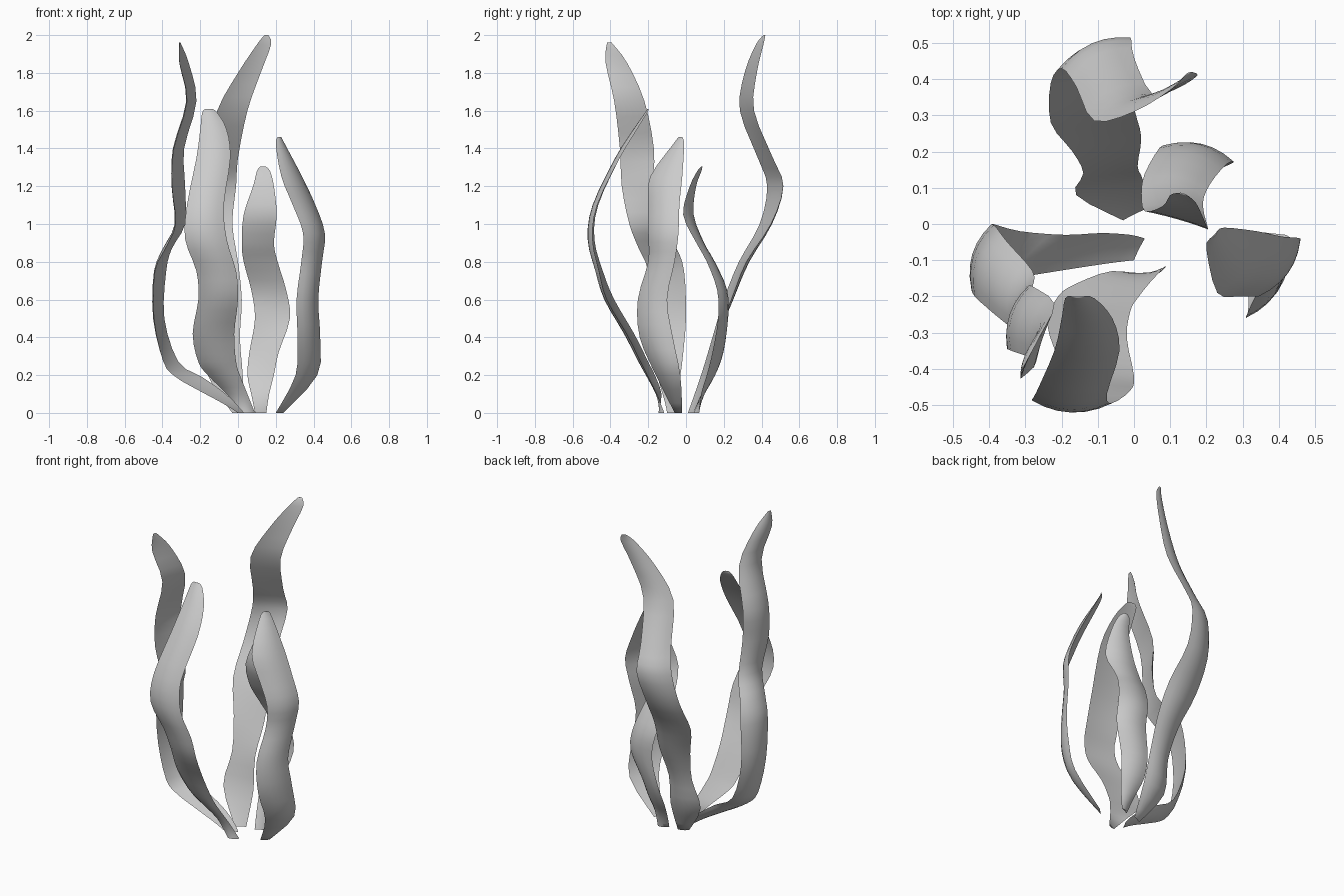
import bpy, bmesh, math
from mathutils import Vector

ACROSS = 6      # strips across each blade
STEPS = 3       # smoothing steps between rows
OUTER, INNER = 0.14, 0.02   # bulge of the outer and inner side, relative to width


def smooth_rows(rows):
    """Catmull-Rom interpolation through the rows."""
    pts = [rows[0]] + rows + [rows[-1]]
    out = []
    for p0, p1, p2, p3 in zip(pts, pts[1:], pts[2:], pts[3:]):
        for s in range(STEPS):
            t = s / STEPS
            out.append([0.5 * (2 * b + (c - a) * t + (2 * a - 5 * b + 4 * c - d) * t * t
                               + (3 * b - a - 3 * c + d) * t ** 3)
                        for a, b, c, d in zip(p0, p1, p2, p3)])
    return out + [list(rows[-1])]


def blade(name, rows):
    """Solid fleshy blade; each row is z, one edge (x, y), other edge (x, y)."""
    bm = bmesh.new()
    rings = []
    outward = Vector((sum(r[1] + r[3] for r in rows), sum(r[2] + r[4] for r in rows), 0))
    for z, ax, ay, bx, by in smooth_rows(rows):
        a, b = Vector((ax, ay, z)), Vector((bx, by, z))
        side = b - a
        normal = Vector((side.y, -side.x, 0))
        if normal.dot(outward) < 0:
            normal.negate()

        def point(t, bow):
            return bm.verts.new(a + side * t + normal * bow * 4 * t * (1 - t))
        ring = [point(i / ACROSS, OUTER) for i in range(ACROSS + 1)]
        ring += [point(i / ACROSS, INNER) for i in range(ACROSS - 1, 0, -1)]
        rings.append(ring)
    n = len(rings[0])
    for lo, hi in zip(rings, rings[1:]):
        for i in range(n):
            j = (i + 1) % n
            bm.faces.new((lo[i], lo[j], hi[j], hi[i]))
    bm.faces.new(rings[0])
    bm.faces.new(rings[-1])
    bmesh.ops.recalc_face_normals(bm, faces=bm.faces[:])
    mesh = bpy.data.meshes.new(name)
    bm.to_mesh(mesh)
    bm.free()
    obj = bpy.data.objects.new(name, mesh)
    bpy.context.collection.objects.link(obj)
    bpy.ops.object.select_all(action='DESELECT')
    obj.select_set(True)
    bpy.context.view_layer.objects.active = obj
    bpy.ops.object.shade_smooth_by_angle(angle=math.radians(70))


# Left blade, edge-on to the front
blade("left_blade", [
    (0.00, 0.00, -0.10, 0.03, -0.04),
    (0.05, -0.08, -0.11, -0.01, -0.03),
    (0.12, -0.21, -0.13, -0.09, -0.025),
    (0.19, -0.33, -0.15, -0.19, -0.03),
    (0.27, -0.395, -0.165, -0.315, -0.02),
    (0.50, -0.445, -0.175, -0.39, -0.00),
    (0.75, -0.44, -0.20, -0.38, -0.01),
    (0.87, -0.385, -0.25, -0.35, -0.05),
    (1.00, -0.33, -0.30, -0.28, -0.13),
    (1.20, -0.35, -0.34, -0.28, -0.17),
    (1.40, -0.34, -0.35, -0.285, -0.17),
    (1.65, -0.27, -0.38, -0.22, -0.22),
    (1.85, -0.31, -0.425, -0.26, -0.31),
    (1.95, -0.31, -0.42, -0.30, -0.385),
    (1.96, -0.31, -0.41, -0.305, -0.395)])

# Front blade, broad side to the front
blade("front_blade", [
    (0.00, 0.03, -0.145, 0.09, -0.115),
    (0.10, -0.06, -0.13, 0.05, -0.155),
    (0.20, -0.16, -0.165, 0.01, -0.205),
    (0.27, -0.21, -0.20, -0.01, -0.24),
    (0.42, -0.24, -0.275, -0.02, -0.315),
    (0.60, -0.21, -0.38, 0.00, -0.42),
    (0.75, -0.22, -0.44, -0.01, -0.46),
    (0.92, -0.28, -0.485, -0.06, -0.495),
    (1.10, -0.27, -0.465, -0.075, -0.47),
    (1.35, -0.22, -0.35, -0.04, -0.35),
    (1.50, -0.20, -0.26, -0.06, -0.26),
    (1.59, -0.19, -0.205, -0.11, -0.205),
    (1.61, -0.17, -0.20, -0.14, -0.20)])

# Tallest blade at the back
blade("back_blade", [
    (0.00, -0.03, 0.01, 0.03, 0.04),
    (0.20, -0.16, 0.08, 0.025, 0.12),
    (0.40, -0.14, 0.14, 0.01, 0.16),
    (0.60, -0.17, 0.20, 0.02, 0.24),
    (0.80, -0.23, 0.28, 0.00, 0.32),
    (1.00, -0.23, 0.39, -0.03, 0.45),
    (1.20, -0.20, 0.43, -0.01, 0.515),
    (1.35, -0.16, 0.38, 0.00, 0.46),
    (1.60, -0.11, 0.285, 0.05, 0.36),
    (1.80, 0.00, 0.31, 0.12, 0.375),
    (1.95, 0.10, 0.37, 0.175, 0.41),
    (2.00, 0.14, 0.41, 0.16, 0.42)])

# Shortest blade, right of centre
blade("short_blade", [
    (0.00, 0.09, 0.04, 0.15, 0.07),
    (0.10, 0.07, 0.09, 0.165, 0.08),
    (0.20, 0.05, 0.15, 0.19, 0.11),
    (0.32, 0.06, 0.195, 0.215, 0.14),
    (0.50, 0.09, 0.215, 0.275, 0.17),
    (0.65, 0.07, 0.21, 0.255, 0.165),
    (0.80, 0.03, 0.14, 0.21, 0.11),
    (0.90, 0.02, 0.085, 0.19, 0.055),
    (1.05, 0.03, 0.035, 0.205, -0.015),
    (1.20, 0.08, 0.05, 0.19, 0.02),
    (1.28, 0.10, 0.08, 0.17, 0.06),
    (1.305, 0.12, 0.085, 0.145, 0.08)])

# Right blade, turned diagonally
blade("right_blade", [
    (0.00, 0.20, -0.06, 0.24, -0.02),
    (0.20, 0.305, -0.16, 0.42, -0.03),
    (0.40, 0.315, -0.245, 0.435, -0.07),
    (0.60, 0.31, -0.255, 0.425, -0.10),
    (0.80, 0.335, -0.20, 0.445, -0.06),
    (0.95, 0.345, -0.20, 0.46, -0.04),
    (1.10, 0.29, -0.20, 0.41, -0.035),
    (1.25, 0.23, -0.19, 0.34, -0.02),
    (1.42, 0.20, -0.07, 0.25, -0.01),
    (1.46, 0.21, -0.04, 0.23, -0.02)])
